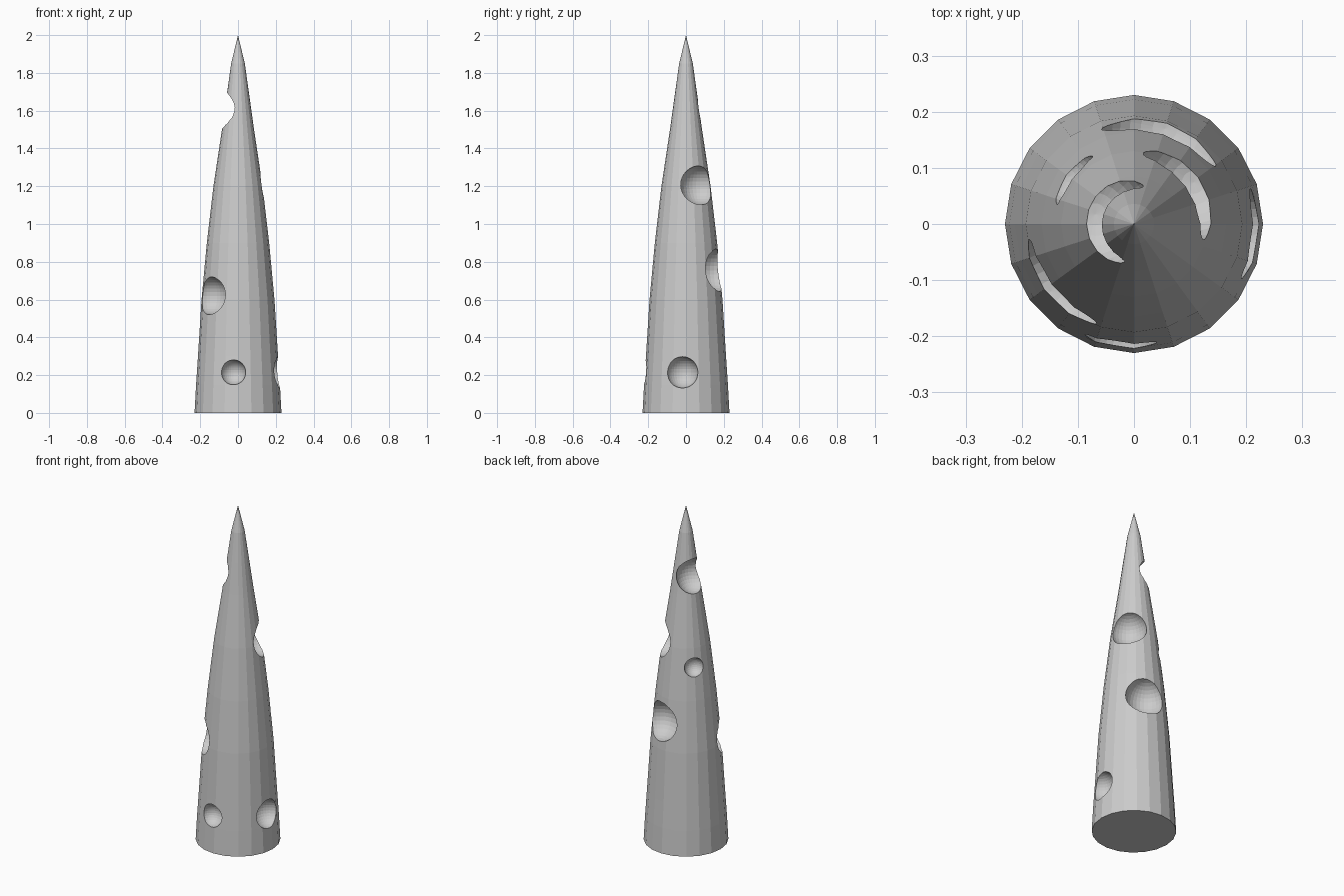
import bpy, bmesh
from math import cos, sin, pi, radians

if "Cube" in bpy.data.objects:
    bpy.data.objects.remove(bpy.data.objects["Cube"])

SIDES = 20
# (radius, height) profile of the tapering spike
PROFILE = [(0.23, 0), (0.222, 0.15), (0.212, 0.3), (0.193, 0.6), (0.165, 0.9),
           (0.13, 1.2), (0.085, 1.5), (0.06, 1.68), (0.036, 1.85)]
TIP = 2.0
# (angle in degrees, height, radius) of each round pit
PITS = [(166, 1.60, 0.10), (-96.5, 0.215, 0.066), (219, 0.62, 0.10), (-5, 0.215, 0.083),
        (35, 1.205, 0.104), (72, 0.755, 0.113), (143.6, 1.09, 0.055)]


def make_object(name, bm):
    bmesh.ops.recalc_face_normals(bm, faces=bm.faces[:])
    mesh = bpy.data.meshes.new(name)
    bm.to_mesh(mesh)
    bm.free()
    obj = bpy.data.objects.new(name, mesh)
    bpy.context.collection.objects.link(obj)
    return obj


def radius_at(z):
    pts = PROFILE + [(0, TIP)]
    for (r0, z0), (r1, z1) in zip(pts, pts[1:]):
        if z0 <= z <= z1:
            return r0 + (r1 - r0) * (z - z0) / (z1 - z0)


# Spike body: stacked rings closed by a base and a point
bm = bmesh.new()
rings = [[bm.verts.new((r * cos(2 * pi * i / SIDES), r * sin(2 * pi * i / SIDES), z))
          for i in range(SIDES)] for r, z in PROFILE]
tip = bm.verts.new((0, 0, TIP))
bm.faces.new(rings[0])
for i in range(SIDES):
    j = (i + 1) % SIDES
    for a, b in zip(rings, rings[1:]):
        bm.faces.new((a[i], a[j], b[j], b[i]))
    bm.faces.new((rings[-1][i], rings[-1][j], tip))
spike = make_object("pitted_spike", bm)

# Pits: spheres centred on the surface, subtracted from the body
bm = bmesh.new()
for angle, z, size in PITS:
    a, r = radians(angle), radius_at(z)
    ball = bmesh.ops.create_uvsphere(bm, u_segments=32, v_segments=16, radius=size)
    bmesh.ops.translate(bm, verts=ball["verts"], vec=(r * cos(a), r * sin(a), z))
cutter = make_object("pit_cutter", bm)
cutter.hide_render = True

mod = spike.modifiers.new("pits", "BOOLEAN")
mod.operation = "DIFFERENCE"
mod.solver = "EXACT"
mod.object = cutter
bpy.context.view_layer.objects.active = spike
bpy.ops.object.modifier_apply(modifier=mod.name)
bpy.data.objects.remove(cutter)
